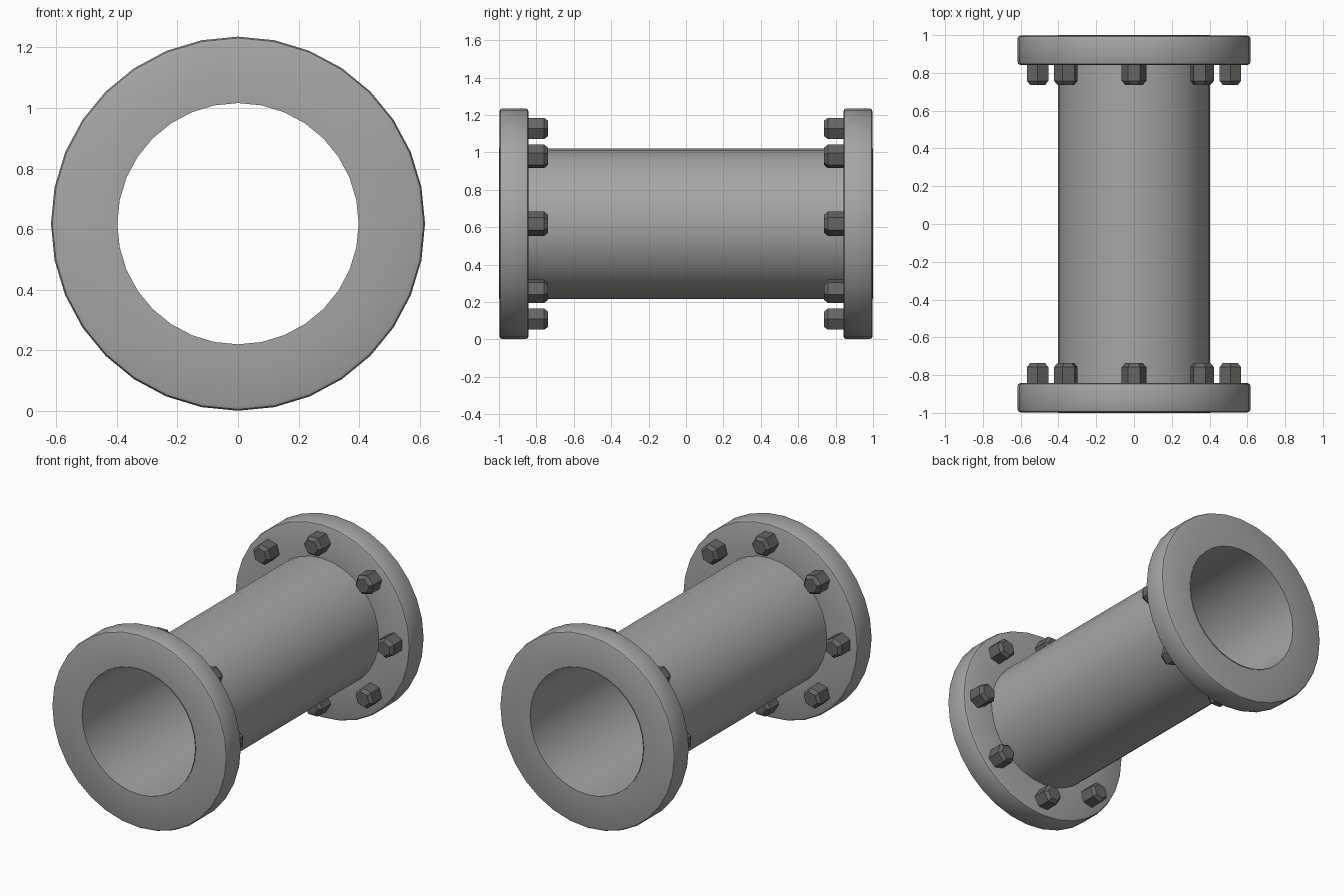
import bpy, bmesh, math

if "Cube" in bpy.data.objects:
    bpy.data.objects.remove(bpy.data.objects["Cube"])

ZC = 0.618          # height of the pipe axis


def material(name, rgb):
    m = bpy.data.materials.new(name)
    m.diffuse_color = (*rgb, 1.0)
    m.use_nodes = True
    m.node_tree.nodes["Principled BSDF"].inputs["Base Color"].default_value = m.diffuse_color
    return m


steel = material("light grey steel", (0.38, 0.38, 0.37))
dark = material("dark grey bolt", (0.13, 0.13, 0.127))


def finish(bm, name, mat, smooth_angle=None):
    bmesh.ops.recalc_face_normals(bm, faces=bm.faces[:])
    if smooth_angle:
        for f in bm.faces:
            f.smooth = True
        for e in bm.edges:
            e.smooth = e.calc_face_angle(0.0) < math.radians(smooth_angle)
    me = bpy.data.meshes.new(name)
    bm.to_mesh(me)
    bm.free()
    me.materials.append(mat)
    ob = bpy.data.objects.new(name, me)
    bpy.context.collection.objects.link(ob)
    return ob


def ring(name, profile, mat, sides=32):
    """Spin a closed (radius, y) profile about the pipe axis."""
    bm = bmesh.new()
    loops = []
    for i in range(sides):
        a = 2 * math.pi * i / sides
        loops.append([bm.verts.new((r * math.sin(a), y, ZC + r * math.cos(a)))
                      for r, y in profile])
    n = len(profile)
    for i in range(sides):
        p, q = loops[i], loops[(i + 1) % sides]
        for j in range(n):
            k = (j + 1) % n
            bm.faces.new((p[j], p[k], q[k], q[j]))
    return finish(bm, name, mat, 30)


# thin-walled pipe
ring("pipe", [(0.402, -1), (0.402, 1), (0.398, 1), (0.398, -1)], steel)

R, B = 0.617, 0.016     # flange radius and edge rounding
for side, label in ((-1, "front"), (1, "back")):
    # flange with rounded outer edges
    y_out, y_in = 0.997, 0.842
    arc = [(math.sin(t * math.pi / 4), math.cos(t * math.pi / 4)) for t in range(3)]
    prof = [(0.4, y_out)]
    prof += [(R - B + B * s, y_out - B + B * c) for s, c in arc]
    prof += [(R - B + B * s, y_in + B - B * c) for s, c in reversed(arc)]
    prof += [(0.4, y_in)]
    ring(label + "_flange", [(r, side * y) for r, y in prof], steel)

    # eight hexagonal bolts with chamfered heads on the inner face
    for b in range(8):
        t = b * math.pi / 4
        cx, cz = 0.51 * math.cos(t), ZC + 0.51 * math.sin(t)
        bm = bmesh.new()
        rows = []
        for r, y in ((0.065, 0.86), (0.065, 0.758), (0.047, 0.737)):
            row = []
            for k in range(6):
                a = t + math.pi / 2 + k * math.pi / 3
                row.append(bm.verts.new((cx + r * math.cos(a), side * y,
                                         cz + r * math.sin(a))))
            rows.append(row)
        for p, q in zip(rows, rows[1:]):
            for k in range(6):
                m = (k + 1) % 6
                bm.faces.new((p[k], p[m], q[m], q[k]))
        bm.faces.new(rows[0])
        bm.faces.new(rows[-1])
        finish(bm, f"{label}_bolt_{b + 1}", dark)
